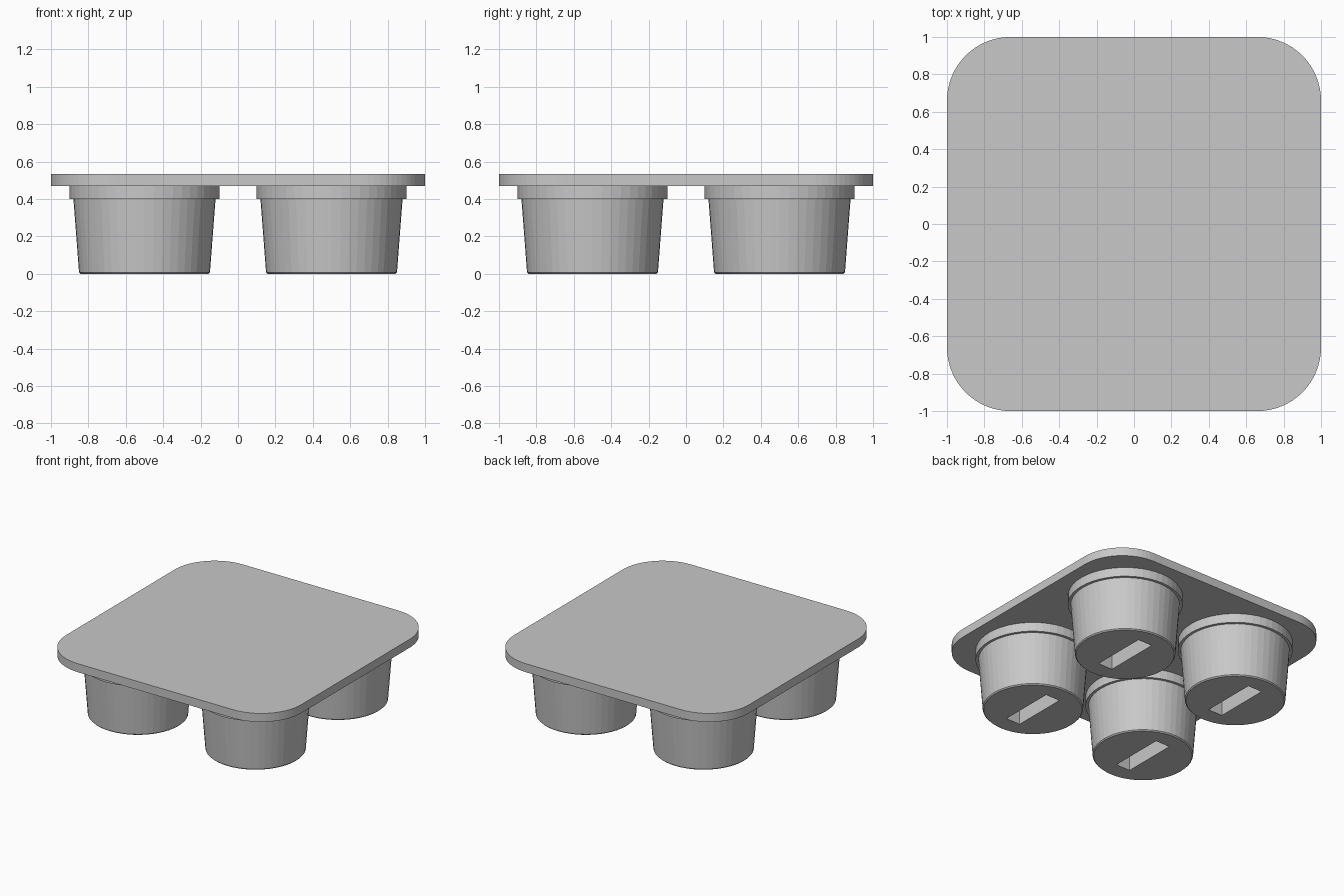
import bpy, bmesh
from math import cos, sin, pi

default = bpy.data.objects.get("Cube")
if default:
    bpy.data.objects.remove(default, do_unlink=True)

grey = bpy.data.materials.new("plain grey")
grey.use_nodes = True
colour = (0.58, 0.58, 0.58, 1)
grey.diffuse_color = colour
grey.node_tree.nodes["Principled BSDF"].inputs["Base Color"].default_value = colour


def loft(name, rings):
    """Skin stacked closed outlines, capping both ends."""
    bm = bmesh.new()
    loops = [[bm.verts.new(p) for p in ring] for ring in rings]
    for low, high in zip(loops, loops[1:]):
        for i in range(len(low)):
            j = (i + 1) % len(low)
            bm.faces.new((low[i], low[j], high[j], high[i]))
    bm.faces.new(loops[0][::-1])
    bm.faces.new(loops[-1])
    mesh = bpy.data.meshes.new(name)
    bm.to_mesh(mesh)
    bm.free()
    mesh.materials.append(grey)
    obj = bpy.data.objects.new(name, mesh)
    bpy.context.collection.objects.link(obj)
    return obj


def circle(radius, z, sides=48):
    return [(radius * cos(2 * pi * i / sides), radius * sin(2 * pi * i / sides), z)
            for i in range(sides)]


def rounded_square(half, radius, z, steps=16):
    points = []
    for corner, (sx, sy) in enumerate([(1, 1), (-1, 1), (-1, -1), (1, -1)]):
        for i in range(steps + 1):
            a = (corner + i / steps) * pi / 2
            points.append((sx * (half - radius) + radius * cos(a),
                           sy * (half - radius) + radius * sin(a), z))
    return points


# Flat top plate with rounded corners
loft("top_plate", [rounded_square(1, 0.34, z) for z in (0.47, 0.535)])

# Tapered foot with a chamfered base and a wider collar under the plate
profile = [(0.342, 0), (0.35, 0.008), (0.38, 0.4), (0.4, 0.4), (0.4, 0.47)]
foot = loft("foot", [circle(r, z) for r, z in profile])

# Long slot cut into the underside of the foot
w, d = 0.06, 0.215
slot = loft("slot_cutter", [[(-w, -d, z), (w, -d, z), (w, d, z), (-w, d, z)]
                            for z in (-0.1, 0.3)])
slot.hide_render = True
cut = foot.modifiers.new("slot", 'BOOLEAN')
cut.operation = 'DIFFERENCE'
cut.solver = 'EXACT'
cut.object = slot
bpy.context.view_layer.update()
foot_mesh = bpy.data.meshes.new_from_object(
    foot.evaluated_get(bpy.context.evaluated_depsgraph_get()))
bpy.data.objects.remove(slot, do_unlink=True)
bpy.data.objects.remove(foot, do_unlink=True)

# Four identical feet
for side, x in (("right", -0.5), ("left", 0.5)):
    for end, y in (("front", -0.5), ("back", 0.5)):
        leg = bpy.data.objects.new(f"{end}_{side}_foot", foot_mesh)
        leg.location = (x, y, 0)
        bpy.context.collection.objects.link(leg)
